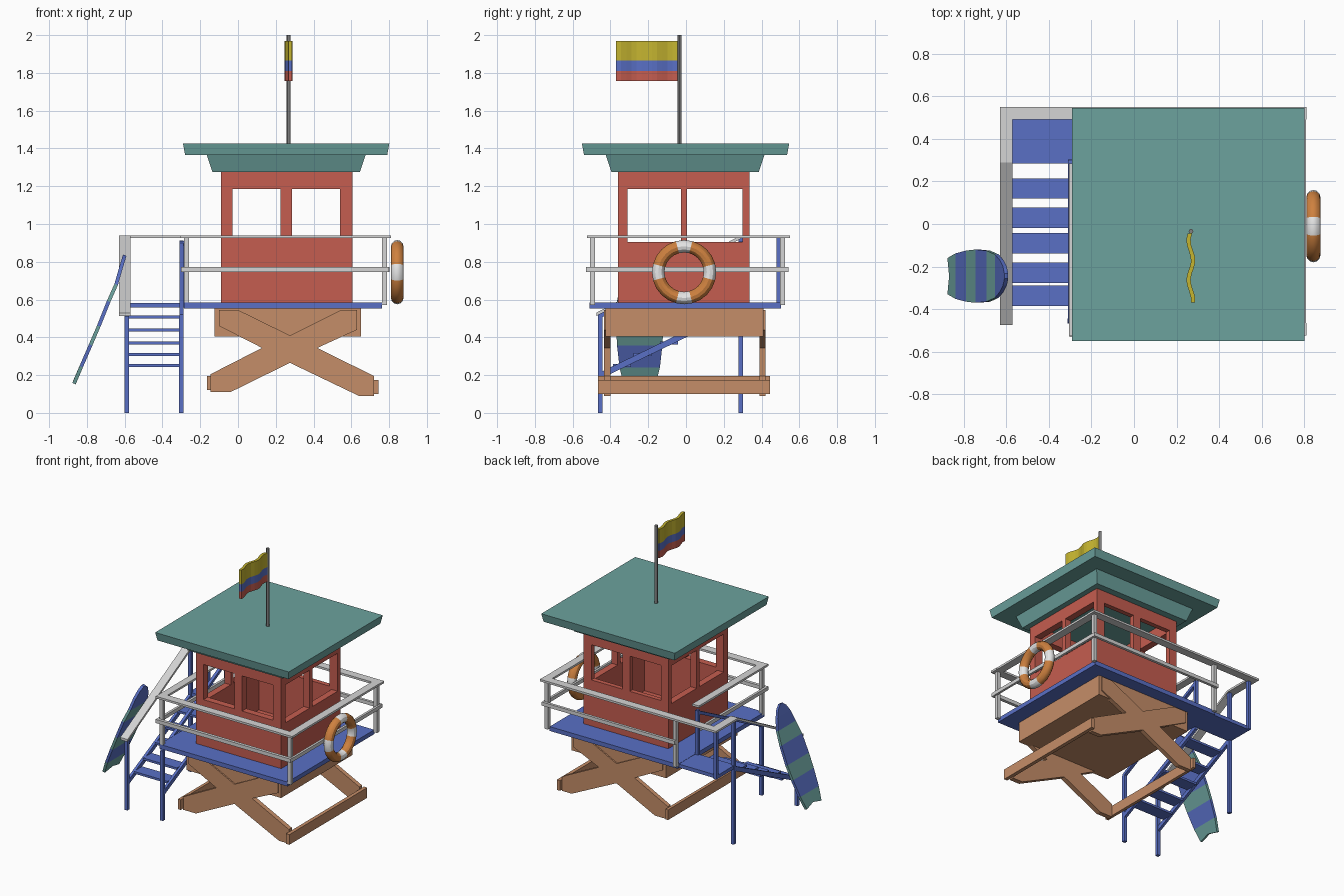
import bpy, bmesh, math

cube = bpy.data.objects.get("Cube")
if cube:
    bpy.data.objects.remove(cube, do_unlink=True)


def material(name, r, g, b):
    m = bpy.data.materials.new(name)
    m.use_nodes = True
    m.diffuse_color = (r, g, b, 1)
    for n in m.node_tree.nodes:
        if n.type == 'BSDF_PRINCIPLED':
            n.inputs["Base Color"].default_value = (r, g, b, 1)
    return m


TEAL = material("teal paint", .15, .36, .34)
RED = material("red paint", .56, .11, .08)
BLUE = material("blue paint", .1, .16, .56)
WOOD = material("brown timber", .56, .27, .14)
GREY = material("pale grey paint", .66, .66, .66)
WHITE = material("white band", .82, .82, .82)
ORANGE = material("orange float", .62, .22, .05)
YELLOW = material("yellow cloth", .56, .46, .03)
STEEL = material("pole grey", .22, .22, .22)


def make(name, verts, faces, *mats):
    mesh = bpy.data.meshes.new(name)
    mesh.from_pydata(verts, [], faces)
    bm = bmesh.new()
    bm.from_mesh(mesh)
    bmesh.ops.recalc_face_normals(bm, faces=bm.faces)
    bm.to_mesh(mesh)
    bm.free()
    for m in mats:
        mesh.materials.append(m)
    ob = bpy.data.objects.new(name, mesh)
    bpy.context.collection.objects.link(ob)
    return ob


def prism(name, pts, axis, a, b, mat):
    """Extrude a 2D outline along an axis from a to b."""
    place = {'x': lambda p, d: (d, p[0], p[1]),
             'y': lambda p, d: (p[0], d, p[1]),
             'z': lambda p, d: (p[0], p[1], d)}[axis]
    n = len(pts)
    verts = [place(p, d) for d in (a, b) for p in pts]
    faces = [range(n), range(n, 2 * n)]
    faces += [(i, (i + 1) % n, n + (i + 1) % n, n + i) for i in range(n)]
    return make(name, verts, [tuple(f) for f in faces], mat)


def box(name, x0, x1, y0, y1, z0, z1, mat, flare=0):
    """Box whose top may be wider than its base by flare on each side."""
    ob = prism(name, [(x0, y0), (x1, y0), (x1, y1), (x0, y1)], 'z', z0, z1, mat)
    if flare:
        cx, cy = (x0 + x1) / 2, (y0 + y1) / 2
        for v in ob.data.vertices:
            if v.co.z > (z0 + z1) / 2:
                v.co.x += math.copysign(flare, v.co.x - cx)
                v.co.y += math.copysign(flare, v.co.y - cy)
    return ob


def post(name, x, y, z0, z1, mat, w=.024):
    return box(name, x - w / 2, x + w / 2, y - w / 2, y + w / 2, z0, z1, mat)


def slope(name, x0, x1, y0, z0, y1, z1, thick, mat):
    """Sloping board whose top edge runs between two points in y and z."""
    return prism(name, [(y0, z0), (y1, z1), (y1, z1 - thick), (y0, z0 - thick)],
                 'x', x0, x1, mat)


# Roof
box("roof_slab", -.28, .79, -.54, .535, 1.365, 1.425, TEAL, .011)
box("roof_underside", -.135, .645, -.395, .385, 1.275, 1.365, TEAL, .03)

# Cabin: front and back walls span the full width, side walls fit between
X0, X1, Y0, Y1, FLOOR, LINTEL, TOP = -.09, .605, -.36, .335, .585, 1.185, 1.276
box("cabin_floor", X0 + .05, X1 - .05, Y0 + .05, Y1 - .035, FLOOR - .005, FLOOR + .01, RED)
for side, ya, yb in (("front", Y0, Y0 + .05), ("back", Y1 - .035, Y1)):
    box(side + "_lower_wall", X0, X1, ya, yb, FLOOR, .925, RED)
    box(side + "_lintel", X0, X1, ya, yb, LINTEL, TOP, RED)
    for xa, xb in ((X0, -.03), (.225, .285), (.54, X1)):
        box(side + "_window_post", xa, xb, ya, yb, .925, LINTEL, RED)
for side, xa, xb in (("right", X0, X0 + .05), ("left", X1 - .05, X1)):
    box(side + "_lower_wall", xa, xb, Y0 + .05, Y1 - .035, FLOOR, .905, RED)
    box(side + "_lintel", xa, xb, Y0 + .05, Y1 - .035, LINTEL, TOP, RED)
    box(side + "_window_post", xa, xb, -.027, .005, .905, LINTEL, RED)

# Deck and stair landing
box("deck", -.285, .762, -.51, .503, .553, .585, BLUE)
box("stair_landing", -.6, -.285, .285, .49, .557, .583, BLUE)

# Deck railings
R0, R1 = .925, .94
box("front_top_rail", -.305, .81, -.525, -.465, R0, R1, GREY)
box("back_top_rail", -.63, .81, .49, .55, R0, R1, GREY)
box("left_top_rail", .75, .808, -.465, .49, R0, R1, GREY)
box("right_top_rail", -.305, -.25, -.465, .285, R0, R1, GREY)
M0, M1 = .745, .772
box("front_mid_rail", -.285, .8, -.53, -.507, M0, M1, GREY)
box("back_mid_rail", -.285, .8, .522, .542, M0, M1, GREY)
box("left_mid_rail", .785, .802, -.507, .522, M0, M1, GREY)
box("right_mid_rail", -.303, -.285, -.53, .285, M0, M1, GREY)
for x in (-.272, .775):
    for y in (-.495, .51):
        post("rail_post", x, y, .57, R0, GREY, .027)

# Staircase
for x in (-.59, -.3):
    slope("stair_stringer", x - .01, x + .01, .29, .575, -.46, .212, .035, BLUE)
    post("stair_front_post", x, -.455, 0, .51, BLUE)
for y, z in ((.167, .516), (.03, .447), (-.09, .378), (-.23, .316), (-.338, .258)):
    box("stair_tread", -.58, -.305, y - .048, y + .048, z - .016, z, BLUE)
post("landing_long_post", -.59, .29, 0, R0, BLUE)
post("landing_corner_post", -.59, .49, .557, R0, BLUE)
post("landing_inner_post", -.298, .29, .56, .91, BLUE)
slope("inner_handrail", -.31, -.288, .3, .912, -.465, .52, .024, BLUE)
box("landing_top_rail", -.63, -.57, .29, .49, R0, R1, GREY)
slope("outer_handrail", -.63, -.57, .29, R1, -.475, .53, .018, GREY)

# Timber base with crossed legs
box("base_box", -.125, .65, -.425, .41, .405, .553, WOOD)
cross = [(-.1, .545), (-.1, .425), (.127, .344), (-.145, .205), (-.145, .11),
         (-.04, .11), (.275, .265), (.64, .09), (.72, .09), (.72, .195),
         (.42, .344), (.63, .44), (.63, .545), (.545, .545), (.275, .41), (0, .545)]
# the upper left arm keeps the same width as the others
cross[1] = (-.1, .46)
for side, ya, yb in (("front", -.435, -.4), ("back", .388, .42)):
    prism(side + "_crossed_legs", cross, 'y', ya, yb, WOOD)
box("right_foot_beam", -.165, -.143, -.465, .445, .12, .195, WOOD)
box("left_foot_beam", .718, .745, -.465, .445, .1, .175, WOOD)

# Life ring with four white bands
bpy.ops.mesh.primitive_torus_add(location=(.843, -.01, .745), rotation=(0, math.pi / 2, 0),
                                 major_segments=24, minor_segments=12,
                                 major_radius=.137, minor_radius=.033)
ring = bpy.context.object
ring.name = "life_ring"
ring.data.materials.append(ORANGE)
ring.data.materials.append(WHITE)
for f in ring.data.polygons:
    a = math.degrees(math.atan2(f.center.y, f.center.x))
    f.material_index = int((a + 15) % 90 < 30)
bpy.ops.object.shade_smooth_by_angle()

# Flag pole and waving flag
bpy.ops.mesh.primitive_cylinder_add(vertices=12, radius=.011, depth=.585,
                                    location=(.268, -.034, 1.7075))
pole = bpy.context.object
pole.name = "flag_pole"
pole.data.materials.append(STEEL)
bpy.ops.object.shade_smooth_by_angle()
wave = []
for i in range(13):
    t = i / 12
    wave.append((.267 + .011 * math.sin(t * 11 + 3.6), -.045 - .325 * t))
outline = [(x - .01, y) for x, y in wave] + [(x + .01, y) for x, y in reversed(wave)]
for name, z0, z1, mat in (("yellow", 1.865, 1.97, YELLOW), ("blue", 1.81, 1.865, BLUE),
                          ("red", 1.757, 1.81, RED)):
    prism("flag_" + name + "_stripe", outline, 'z', z0, z1, mat)

# Surfboard leaning on the handrail: rows of (x, z, half width) from tail to nose
rows = [(-.868, .155, .085), (-.83, .245, .107), (-.78, .36, .12), (-.737, .46, .125),
        (-.685, .59, .12), (-.645, .68, .102), (-.622, .76, .075), (-.607, .81, .045),
        (-.6, .835, .012)]
CY, COLS = -.245, 4
verts, faces = [], []
for r, (x, z, hw) in enumerate(rows):
    for off in (-.009, .009):
        for c in range(COLS + 1):
            s = c / COLS * 2 - 1
            notch = .02 * (1 - abs(s)) if r == 0 else 0
            verts.append((x + off + notch * .4, CY + hw * s, z - off * .4 + notch))
W = COLS + 1
loop = list(range(W)) + list(range(2 * W - 1, W - 1, -1))
for r in range(len(rows) - 1):
    a, b = r * 2 * W, (r + 1) * 2 * W
    for i, p in enumerate(loop):
        q = loop[(i + 1) % len(loop)]
        faces.append((a + p, a + q, b + q, b + p))
last = (len(rows) - 1) * 2 * W
for base in (0, last):
    faces += [(base + c, base + c + 1, base + W + c + 1, base + W + c) for c in range(COLS)]
board = make("surfboard", verts, faces, TEAL, BLUE)
for f in board.data.polygons:
    z = f.center.z
    f.material_index = int(.24 < z < .36 or .46 < z < .59 or z > .68)
